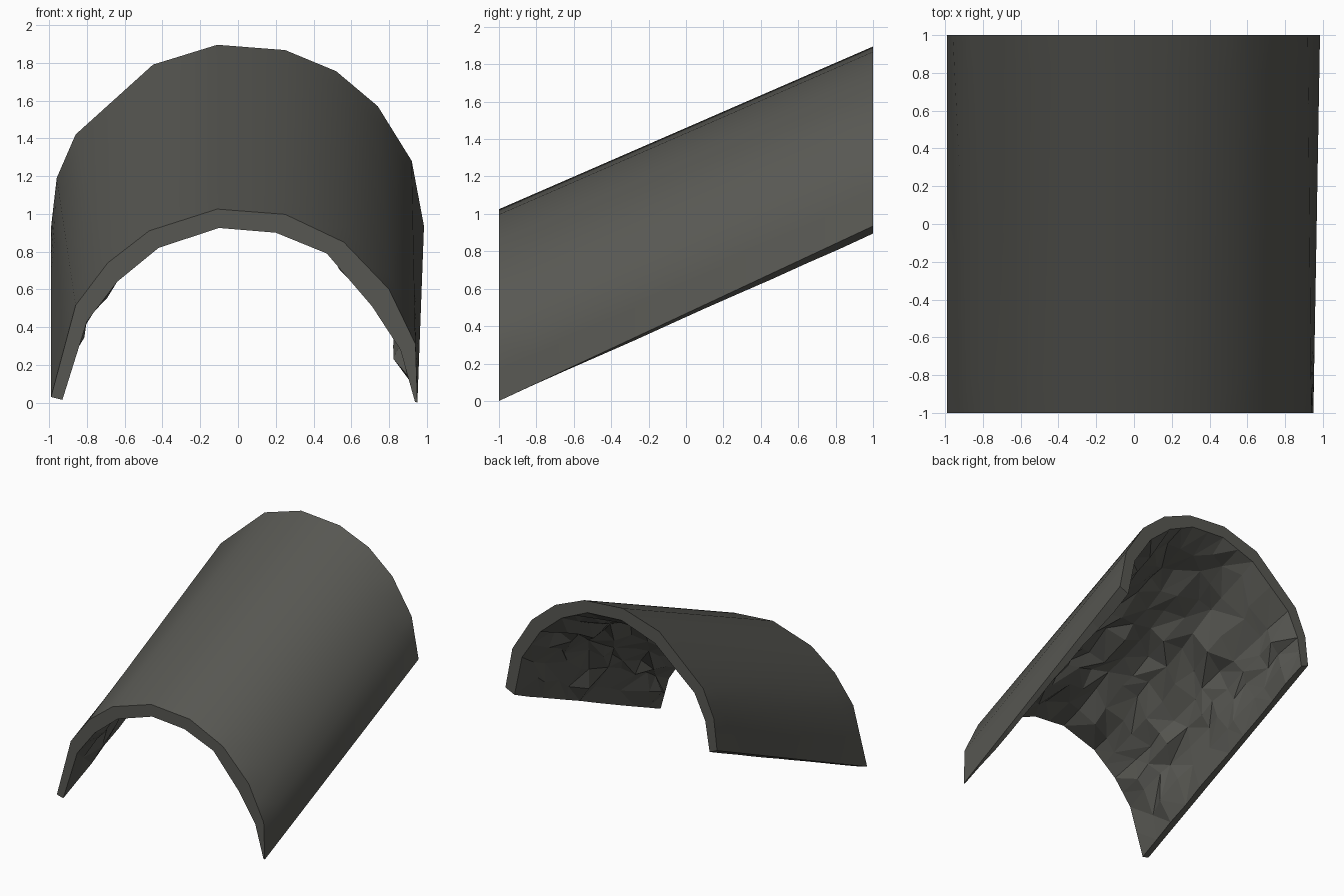
import bpy, bmesh, random
from mathutils import Vector

if "Cube" in bpy.data.objects:
    bpy.data.objects.remove(bpy.data.objects["Cube"])

random.seed(11)
ROWS = 11

# Arch profiles as (x, z), left foot to right foot
FRONT_OUT = [(-.99, .03), (-.86, .515), (-.69, .74), (-.47, .91), (-.11, 1.025),
             (.25, .997), (.56, .85), (.80, .60), (.94, .31), (.95, 0)]
FRONT_IN = [(-.93, .015), (-.80, .43), (-.64, .64), (-.42, .82), (-.10, .925),
            (.20, .90), (.47, .79), (.71, .51), (.86, .28), (.937, .005)]
BACK_OUT = [(-.99, .93), (-.96, 1.19), (-.86, 1.42), (-.45, 1.79), (-.11, 1.895),
            (.25, 1.867), (.52, 1.755), (.74, 1.57), (.92, 1.28), (.985, .935)]
BACK_IN = [(-.92, .90), (-.88, 1.15), (-.78, 1.36), (-.41, 1.68), (-.10, 1.79),
           (.22, 1.77), (.46, 1.66), (.66, 1.49), (.83, 1.23), (.90, .895)]


def split(profile):
    """Add the midpoint of every segment."""
    pts = [Vector(p) for p in profile]
    out = [pts[0]]
    for a, b in zip(pts, pts[1:]):
        out += [(a + b) / 2, b]
    return out


bm = bmesh.new()


def skin(front, back, rough):
    """Grid of vertices swept from the front profile to the back one."""
    front, back = split(front), split(back)
    grid = []
    for j in range(ROWS + 1):
        t = j / ROWS
        row = []
        for i, (a, b) in enumerate(zip(front, back)):
            p = a.lerp(b, t)
            y = -1 + 2 * t
            if rough and 0 < j < ROWS:
                if 0 < i < len(front) - 1:
                    # chipped rock: push in and out from the arch axis
                    axis = Vector((0, .05 + .87 * t))
                    p = axis + (p - axis) * random.uniform(.93, 1.015)
                    p += Vector((random.uniform(-.02, .02), random.uniform(-.02, .02)))
                    y += random.uniform(-.06, .06)
                else:
                    p.x *= random.uniform(.985, 1.01)
                    p.y -= random.uniform(0, .004)
            row.append(bm.verts.new((p.x, y, p.y)))
        grid.append(row)
    return grid


outer = skin(FRONT_OUT, BACK_OUT, False)
inner = skin(FRONT_IN, BACK_IN, True)
n = len(outer[0])

# Smooth outer shell and rough inner lining
for j in range(ROWS):
    for i in range(n - 1):
        f = bm.faces.new((outer[j][i], outer[j][i + 1], outer[j + 1][i + 1], outer[j + 1][i]))
        f.smooth = True
        q = (inner[j][i], inner[j + 1][i], inner[j + 1][i + 1], inner[j][i + 1])
        k = random.choice((0, 1))
        q = q[k:] + q[:k]
        bm.faces.new((q[0], q[1], q[2]))
        bm.faces.new((q[0], q[2], q[3]))
    # Narrow feet along both sides
    for i in (0, n - 1):
        bm.faces.new((outer[j][i], outer[j + 1][i], inner[j + 1][i], inner[j][i]))

# End rims
for j in (0, ROWS):
    for i in range(n - 1):
        bm.faces.new((outer[j][i], outer[j][i + 1], inner[j][i + 1], inner[j][i]))

bmesh.ops.recalc_face_normals(bm, faces=bm.faces)
mesh = bpy.data.meshes.new("tunnel_arch")
bm.to_mesh(mesh)
bm.free()

stone = bpy.data.materials.new("dark_stone")
stone.diffuse_color = (.097, .097, .086, 1)
stone.use_nodes = True
stone.node_tree.nodes["Principled BSDF"].inputs["Base Color"].default_value = stone.diffuse_color
mesh.materials.append(stone)
obj = bpy.data.objects.new("tunnel_arch", mesh)
bpy.context.collection.objects.link(obj)
